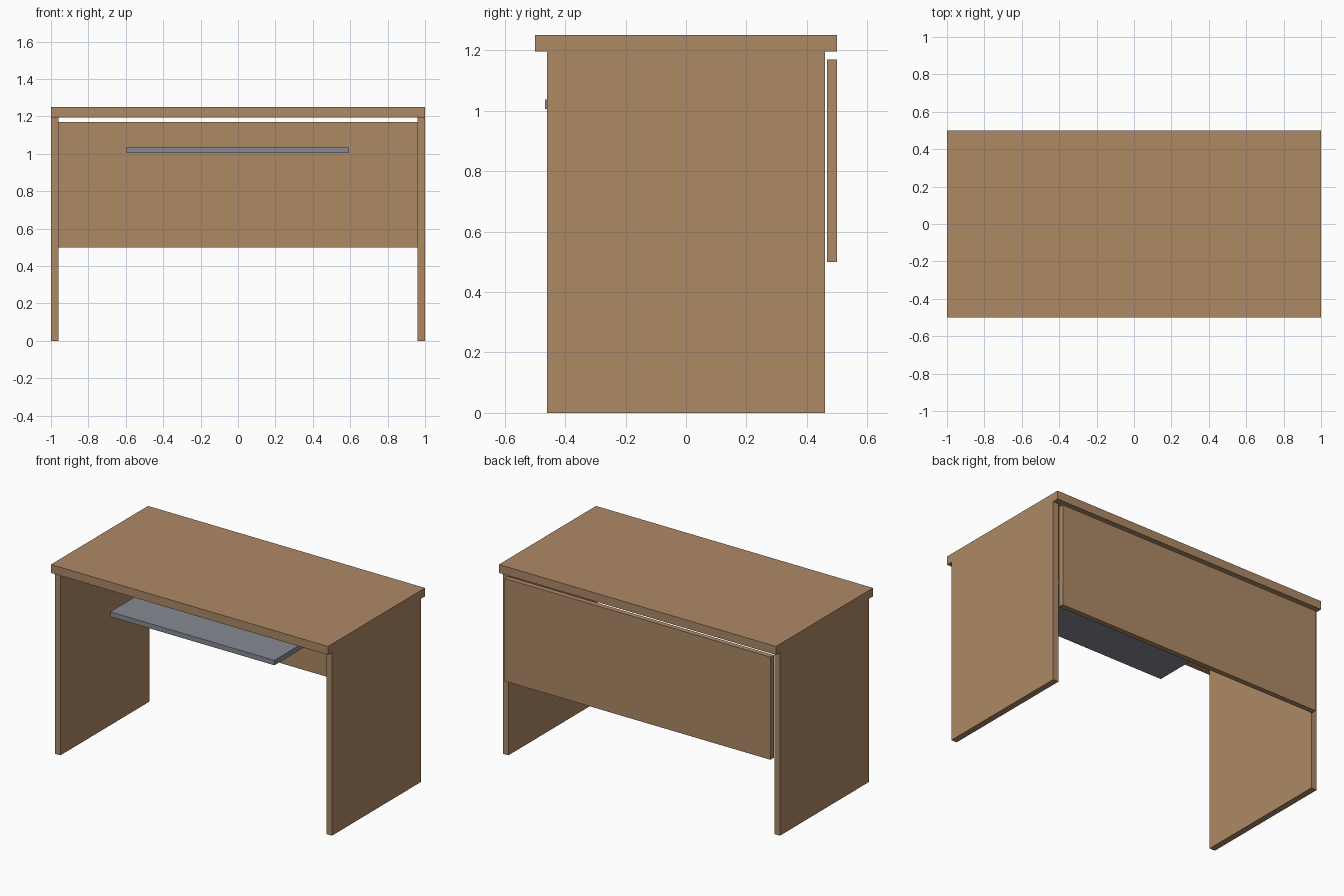
import bpy

if "Cube" in bpy.data.objects:
    bpy.data.objects.remove(bpy.data.objects["Cube"])


def material(name, color):
    m = bpy.data.materials.new(name)
    m.diffuse_color = (*color, 1)
    m.use_nodes = True
    m.node_tree.nodes["Principled BSDF"].inputs["Base Color"].default_value = m.diffuse_color
    return m


wood = material("wood", (0.42, 0.25, 0.13))
grey = material("grey", (0.24, 0.26, 0.29))


def board(name, x, y, z, mat):
    """Box given by its (min, max) range on each axis."""
    bpy.ops.mesh.primitive_cube_add(
        size=1, location=[(a + b) / 2 for a, b in (x, y, z)])
    ob = bpy.context.object
    ob.name = name
    ob.scale = [b - a for a, b in (x, y, z)]
    bpy.ops.object.transform_apply(location=False, rotation=False, scale=True)
    ob.data.materials.append(mat)
    return ob


# Desk top
board("desk_top", (-1, 1), (-0.5, 0.5), (1.195, 1.25), wood)

# Side panels that act as legs
for side, x in (("left", (-1, -0.96)), ("right", (0.96, 1))):
    board(side + "_side_panel", x, (-0.46, 0.46), (0, 1.195), wood)

# Back modesty panel, set just behind the sides
board("back_panel", (-0.96, 0.96), (0.466, 0.5), (0.5, 1.17), wood)

# Keyboard tray
board("keyboard_tray", (-0.595, 0.59), (-0.467, 0.0), (1.005, 1.037), grey)
